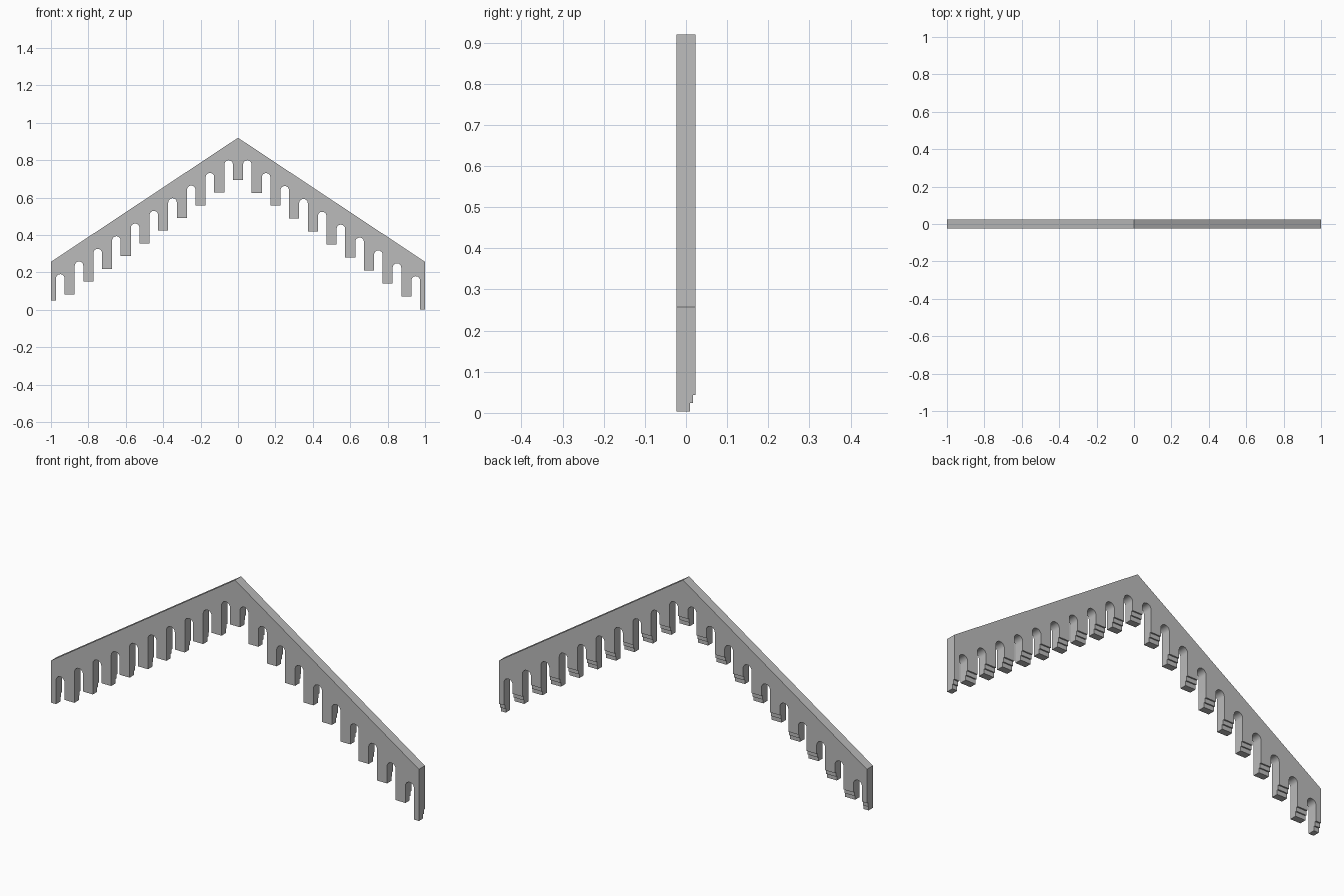
import bpy
import bmesh
import math
from mathutils import Vector

if "Cube" in bpy.data.objects:
    bpy.data.objects.remove(bpy.data.objects["Cube"], do_unlink=True)

HALF_DEPTH = 0.0235
APEX, EAVES = 0.92, 0.257
PITCH = 0.1            # spacing of the corbels
RADIUS = 0.023         # half width of each arch
BAYS = 10              # arches per side
FALL = {-1: 0.068, 1: 0.0692}   # drop per corbel on each slope


def foot_z(i):
    """Bottom height of corbel i, counted from the centre."""
    if i == -BAYS:
        return 0.05
    return max(0.0, 0.695 - FALL[1 if i > 0 else -1] * abs(i))


def arch_top(i, side):
    return 0.80 - (FALL[side] - 0.0003) * i


def extrude_polygon(bm, points, offset):
    face = bm.faces.new([bm.verts.new(p) for p in points])
    out = bmesh.ops.extrude_face_region(bm, geom=[face])
    moved = [v for v in out["geom"] if isinstance(v, bmesh.types.BMVert)]
    bmesh.ops.translate(bm, verts=moved, vec=offset)


def make_object(name, bm):
    bmesh.ops.recalc_face_normals(bm, faces=bm.faces[:])
    mesh = bpy.data.meshes.new(name)
    bm.to_mesh(mesh)
    bm.free()
    obj = bpy.data.objects.new(name, mesh)
    bpy.context.collection.objects.link(obj)
    return obj


# Stone colour
stone = bpy.data.materials.new("grey_stone")
stone.use_nodes = True
colour = (0.5, 0.5, 0.5, 1)
stone.diffuse_color = colour
stone.node_tree.nodes["Principled BSDF"].inputs["Base Color"].default_value = colour

# Gable outline: sloped top, then corbels and round arches from left to right
outline = [(1, EAVES), (0, APEX), (-1, EAVES), (-1, foot_z(-BAYS))]
for bay in range(-BAYS, BAYS):
    side = -1 if bay < 0 else 1
    index = -bay - 1 if bay < 0 else bay
    cx = (bay + 0.5) * PITCH
    spring = arch_top(index, side) - RADIUS
    outline.append((cx - RADIUS, foot_z(bay)))
    for k in range(13):
        a = math.pi * (1 - k / 12)
        outline.append((cx + RADIUS * math.cos(a), spring + RADIUS * math.sin(a)))
    outline.append((cx + RADIUS, foot_z(bay + 1)))
outline.append((1, foot_z(BAYS)))

bm = bmesh.new()
extrude_polygon(bm, [(x, -HALF_DEPTH, z) for x, z in outline],
                Vector((0, 2 * HALF_DEPTH, 0)))
frieze = make_object("gable_arch_frieze", bm)
frieze.data.materials.append(stone)

# Stepped undercut on the back of every corbel foot
steps = [(0.010, -0.02), (0.010, 0.021), (0.0165, 0.021),
         (0.0165, 0.041), (0.04, 0.041), (0.04, -0.02)]
bm = bmesh.new()
for i in range(-BAYS, BAYS + 1):
    x, z = i * PITCH, foot_z(i)
    extrude_polygon(bm, [(x - 0.035, y, z + dz) for y, dz in steps],
                    Vector((0.07, 0, 0)))
cutter = make_object("corbel_step_cutter", bm)
cutter.hide_render = True

cut = frieze.modifiers.new("corbel_steps", "BOOLEAN")
cut.operation = "DIFFERENCE"
cut.solver = "EXACT"
cut.object = cutter

bpy.ops.object.select_all(action="DESELECT")
frieze.select_set(True)
bpy.context.view_layer.objects.active = frieze
bpy.ops.object.modifier_apply(modifier=cut.name)
bpy.data.objects.remove(cutter, do_unlink=True)
bpy.ops.object.shade_smooth_by_angle(angle=math.radians(30))
